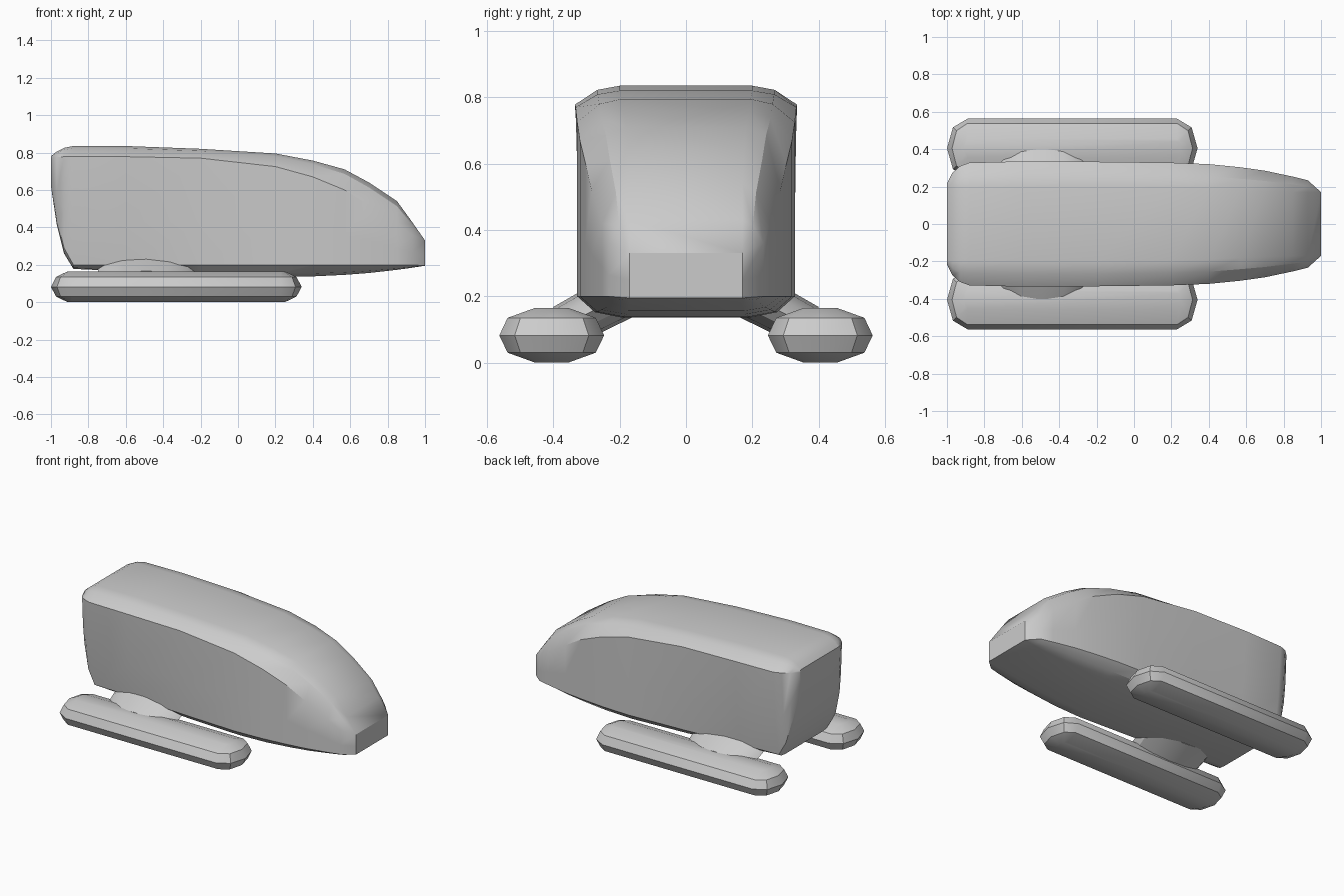
import bpy, bmesh, math

if "Cube" in bpy.data.objects:
    bpy.data.objects.remove(bpy.data.objects["Cube"])

grey = bpy.data.materials.new("plain grey")
grey.diffuse_color = (0.6, 0.6, 0.6, 1)
grey.use_nodes = True
grey.node_tree.nodes["Principled BSDF"].inputs["Base Color"].default_value = grey.diffuse_color


def loft(name, rings):
    """Skin closed rings of equal length, cap both ends and smooth by angle."""
    bm = bmesh.new()
    loops = [[bm.verts.new(p) for p in ring] for ring in rings]
    n = len(loops[0])
    for a, b in zip(loops, loops[1:]):
        for i in range(n):
            j = (i + 1) % n
            bm.faces.new((a[i], a[j], b[j], b[i]))
    bm.faces.new(loops[0])
    bm.faces.new(loops[-1])
    bmesh.ops.remove_doubles(bm, verts=bm.verts, dist=0.0005)
    bmesh.ops.recalc_face_normals(bm, faces=bm.faces)
    mesh = bpy.data.meshes.new(name)
    bm.to_mesh(mesh)
    bm.free()
    mesh.materials.append(grey)
    obj = bpy.data.objects.new(name, mesh)
    bpy.context.collection.objects.link(obj)
    bpy.ops.object.select_all(action='DESELECT')
    obj.select_set(True)
    bpy.context.view_layer.objects.active = obj
    bpy.ops.object.shade_smooth_by_angle(angle=math.radians(30))
    return obj


# Cabin: x, flat half width, upper side, lower side, top, shoulder, sill, bottom
stations = [
    (-1.00, .20, .215, .205, .78, .765, .65, .62),
    (-0.97, .20, .275, .250, .805, .775, .45, .42),
    (-0.93, .20, .310, .265, .825, .778, .29, .26),
    (-0.88, .20, .328, .270, .835, .778, .20, .178),
    (-0.60, .20, .335, .280, .835, .778, .20, .165),
    (-0.20, .20, .333, .310, .82, .770, .20, .147),
    (0.20, .195, .328, .328, .795, .725, .20, .136),
    (0.40, .19, .320, .320, .757, .670, .20, .138),
    (0.57, .18, .303, .303, .71, .600, .20, .146),
    (0.70, .175, .285, .285, .64, .520, .20, .156),
    (0.85, .17, .253, .253, .54, .420, .20, .173),
    (0.93, .17, .233, .233, .43, .360, .20, .184),
    (1.00, .17, .170, .170, .33, .330, .195, .195),
]


def cabin_ring(x, f, wu, wl, zt, zs, zl, zb):
    fb = min(f, wl)
    half = [(f, zt), (f + .5 * (wu - f), zt - .22 * (zt - zs)), (wu, zs),
            (wl + .6 * (wu - wl), zl + .4 * (zs - zl)), (wl, zl),
            (fb + .6 * (wl - fb), zb + .25 * (zl - zb)), (fb, zb)]
    return [(x, y, z) for y, z in half] + [(x, -y, z) for y, z in reversed(half)]


loft("cabin", [cabin_ring(*s) for s in stations])


# Floats: rounded slabs made of stacked stadium outlines
def float_ring(cy, z, rx, ry):
    pts = []
    for cx, start in ((.23, -90), (-.89, 90)):
        for k in range(5):
            a = math.radians(start + 45 * k)
            pts.append((cx + rx * math.cos(a), cy + ry * math.sin(a), z))
    return pts


# Struts: lens-shaped fairings sloping from cabin to floats
def strut_ring(side, y, z, half_length):
    return [(-.49 + half_length * math.cos(t), side * y, z + .078 * math.sin(t))
            for t in (math.tau * k / 12 for k in range(12))]


layers = [(0, .02, .05), (.03, .083, .133), (.082, .11, .158),
          (.135, .083, .133), (.165, .02, .05)]
for side, label in ((-1, "front"), (1, "back")):
    loft(label + "_float", [float_ring(side * .405, *l) for l in layers])
    loft(label + "_strut", [strut_ring(side, .12, .235, .27),
                            strut_ring(side, .30, .147, .255),
                            strut_ring(side, .40, .09, .22)])
